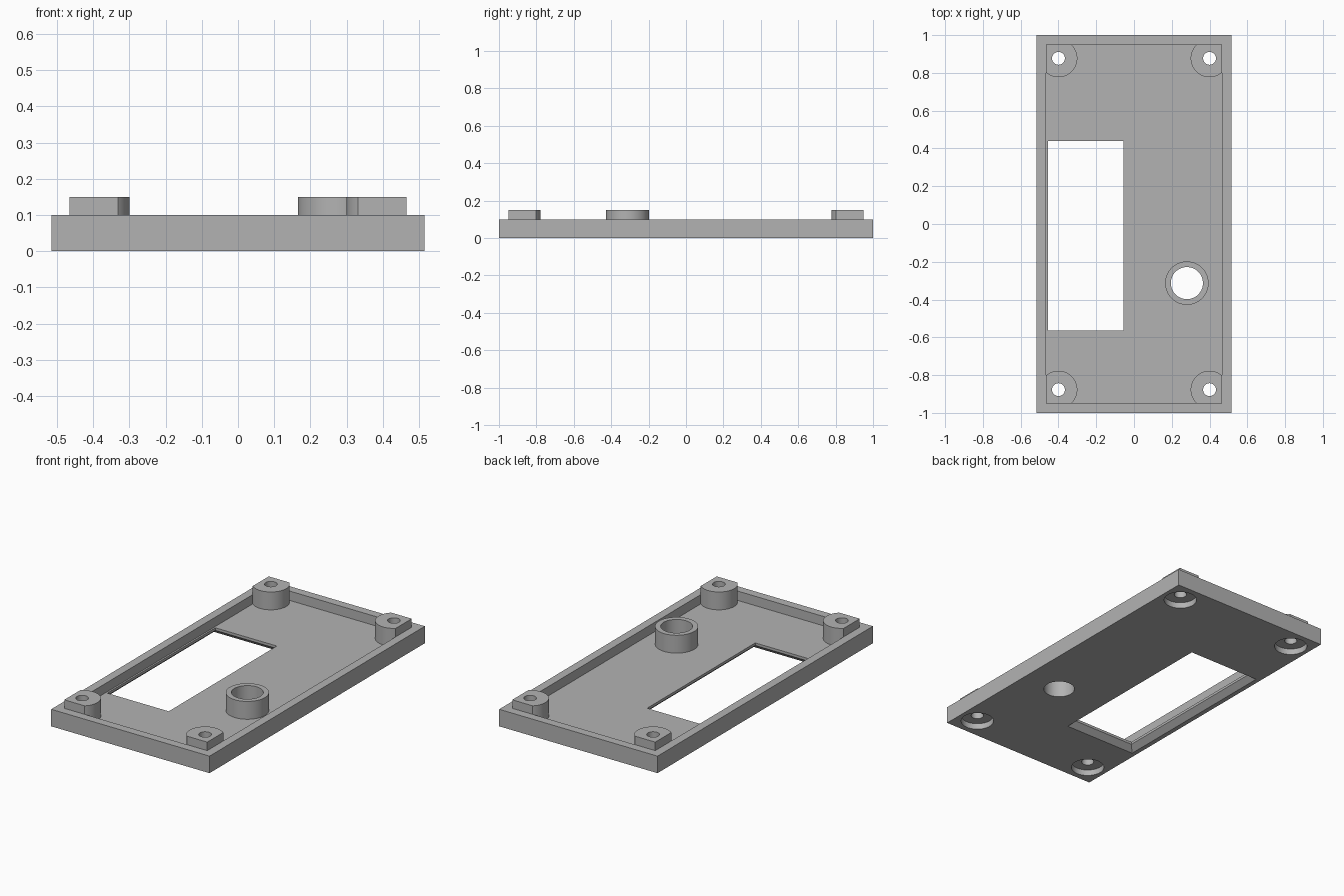
import bpy, bmesh, math
from mathutils import Matrix

if "Cube" in bpy.data.objects:
    bpy.data.objects.remove(bpy.data.objects["Cube"])

FLOOR, RIM, TOP = 0.045, 0.10, 0.15
HALF_X, HALF_Y, WALL = 0.515, 1.0, 0.05
SCREW_X, SCREW_Y = 0.40, 0.877

grey = bpy.data.materials.new("plain grey")
grey.use_nodes = True
colour = (0.45, 0.45, 0.45, 1)
grey.diffuse_color = colour
grey.node_tree.nodes["Principled BSDF"].inputs["Base Color"].default_value = colour


def finish(name, bm):
    mesh = bpy.data.meshes.new(name)
    bm.to_mesh(mesh)
    bm.free()
    mesh.materials.append(grey)
    obj = bpy.data.objects.new(name, mesh)
    bpy.context.collection.objects.link(obj)
    return obj


def box(name, x0, x1, y0, y1, z0, z1, flare=0):
    """Box whose bottom outline is widened by flare."""
    bm = bmesh.new()
    place = Matrix.Translation(((x0 + x1) / 2, (y0 + y1) / 2, (z0 + z1) / 2))
    size = Matrix.Diagonal((x1 - x0, y1 - y0, z1 - z0, 1))
    bmesh.ops.create_cube(bm, size=1, matrix=place @ size)
    for v in bm.verts:
        if v.co.z < (z0 + z1) / 2:
            v.co.x += math.copysign(flare, v.co.x - (x0 + x1) / 2)
            v.co.y += math.copysign(flare, v.co.y - (y0 + y1) / 2)
    return finish(name, bm)


def cylinder(name, x, y, r, z0, z1):
    bm = bmesh.new()
    bmesh.ops.create_cone(bm, cap_ends=True, segments=64, radius1=r, radius2=r,
                          depth=z1 - z0, matrix=Matrix.Translation((x, y, (z0 + z1) / 2)))
    return finish(name, bm)


def combine(obj, other, operation="DIFFERENCE"):
    """Apply a boolean and discard the helper."""
    mod = obj.modifiers.new("cut", "BOOLEAN")
    mod.operation, mod.solver, mod.object = operation, "EXACT", other
    bpy.context.view_layer.objects.active = obj
    bpy.ops.object.modifier_apply(modifier=mod.name)
    bpy.data.objects.remove(other)


# Shallow tray with a raised rim
tray = box("tray", -HALF_X, HALF_X, -HALF_Y, HALF_Y, 0, RIM)
IN_X, IN_Y = HALF_X - WALL, HALF_Y - WALL
combine(tray, box("recess", -IN_X, IN_X, -IN_Y, IN_Y, FLOOR, 1))

# Display window, bevelled outwards on the underside
window = (-0.455, -0.055, -0.565, 0.44)
combine(tray, box("window_cut", *window, -0.1, 1))
combine(tray, box("window_bevel", *window, 0, 0.03, flare=0.033))

# Round collar with a through hole
collar = cylinder("collar", 0.28, -0.313, 0.115, FLOOR, TOP)
for part in (collar, tray):
    combine(part, cylinder("collar_hole", 0.28, -0.313, 0.085, -0.1, 1))

# Corner screw posts, trimmed flush with the rim's inner faces
parts = [tray, collar]
for side, sx in (("left", 1), ("right", -1)):
    for end, sy in (("front", -1), ("back", 1)):
        x, y = sx * SCREW_X, sy * SCREW_Y
        post = cylinder(f"{end}_{side}_screw_post", x, y, 0.10, FLOOR, TOP)
        combine(post, box("trim", -IN_X, IN_X, -IN_Y, IN_Y, -1, 1), "INTERSECT")
        for part in (post, tray):
            combine(part, cylinder("screw_hole", x, y, 0.034, -0.1, 1))
        # Countersunk seat for the screw head
        combine(tray, cylinder("screw_seat", x, y, 0.09, -0.1, 0.035))
        parts.append(post)

bpy.ops.object.select_all(action="DESELECT")
for part in parts:
    part.select_set(True)
bpy.context.view_layer.objects.active = tray
bpy.ops.object.shade_smooth_by_angle(angle=math.radians(30))
